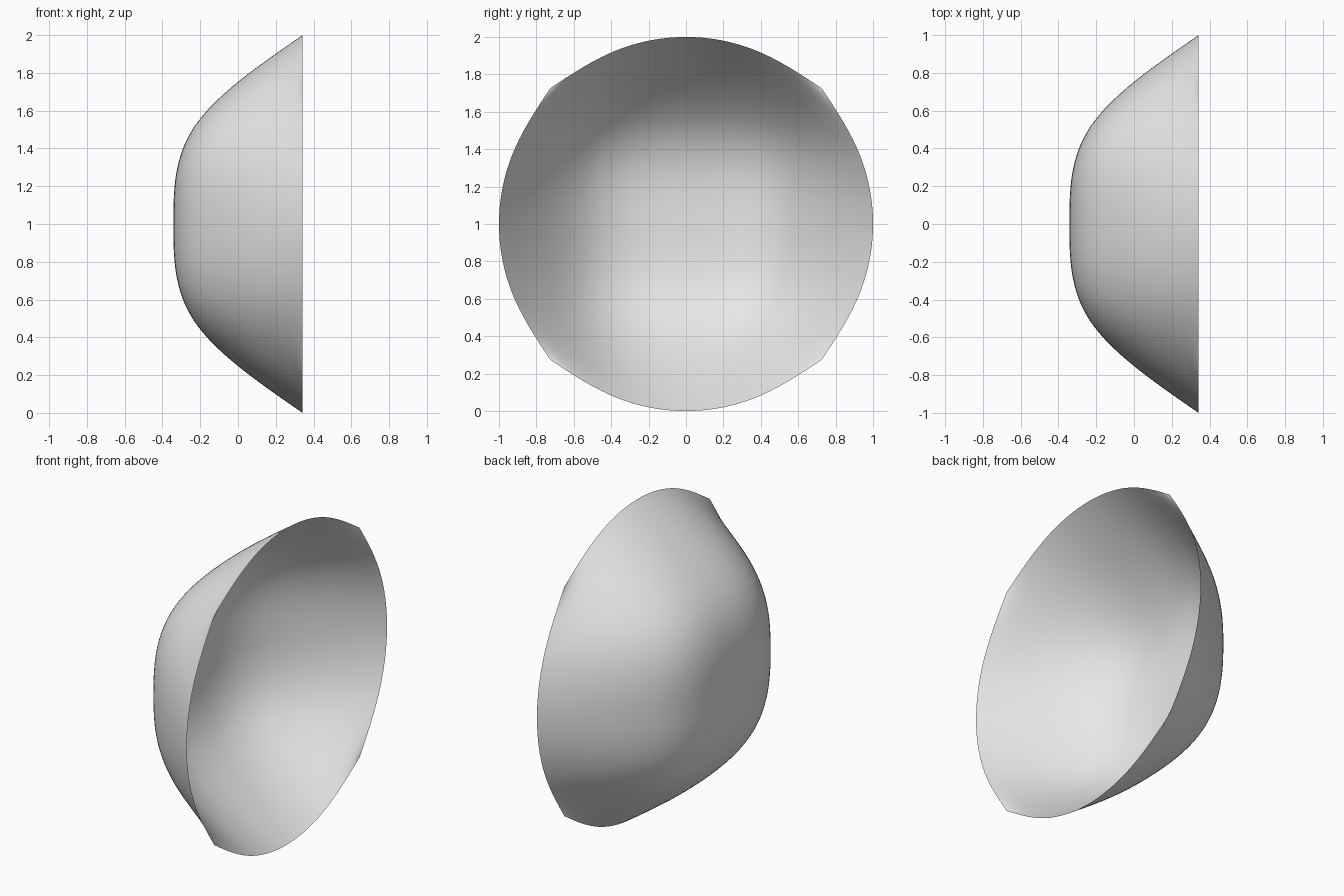
import bpy
import bmesh
from math import cos, sin, pi
from mathutils import Vector

cube = bpy.data.objects.get("Cube")
if cube:
    bpy.data.objects.remove(cube, do_unlink=True)

N = 4                                   # cage cells per side
STEP = pi / 8                           # sixteen points round the rim
RADIUS = 6 / (4 + 2 * cos(STEP))        # smoothed rim ends at radius 1
RIM_X, BACK_X = 0.342, -0.342


def rim(i, j):
    """Rim cage point for a border cell index, on a circle."""
    a, b = i - N / 2, j - N / 2
    if abs(b) == N / 2:                 # top and bottom sides
        ang = a * STEP
        p = Vector((sin(ang), cos(ang) * (1 if b > 0 else -1)))
    else:                               # left and right sides
        ang = b * STEP
        p = Vector((cos(ang) * (1 if a > 0 else -1), sin(ang)))
    return p * RADIUS


def fill(i, j):
    """Blend the four rim sides across the grid."""
    u, v = i / N, j / N
    across = rim(0, j).lerp(rim(N, j), u)
    along = rim(i, 0).lerp(rim(i, N), v)
    corners = rim(0, 0).lerp(rim(N, 0), u).lerp(rim(0, N).lerp(rim(N, N), u), v)
    return across + along - corners


# Bowl cage: rim in one plane, inner points pushed back
bm = bmesh.new()
grid = []
for i in range(N + 1):
    row = []
    for j in range(N + 1):
        p = fill(i, j)
        border = i in (0, N) or j in (0, N)
        row.append(bm.verts.new((RIM_X if border else BACK_X, p.x, p.y + 1)))
    grid.append(row)
for i in range(N):
    for j in range(N):
        f = bm.faces.new((grid[i][j], grid[i][j + 1],
                          grid[i + 1][j + 1], grid[i + 1][j]))
        f.smooth = True
mesh = bpy.data.meshes.new("bowl_shell")
bm.to_mesh(mesh)
bm.free()
bowl = bpy.data.objects.new("bowl_shell", mesh)
bpy.context.collection.objects.link(bowl)

# Smooth the cage, keeping the four rim corners
sub = bowl.modifiers.new("Smooth", 'SUBSURF')
sub.levels = sub.render_levels = 4
sub.boundary_smooth = 'PRESERVE_CORNERS'

# Plain light grey
mat = bpy.data.materials.new("light_grey")
mat.use_nodes = True
grey = (0.8, 0.8, 0.8, 1)
mat.diffuse_color = grey
mat.node_tree.nodes["Principled BSDF"].inputs["Base Color"].default_value = grey
mesh.materials.append(mat)
